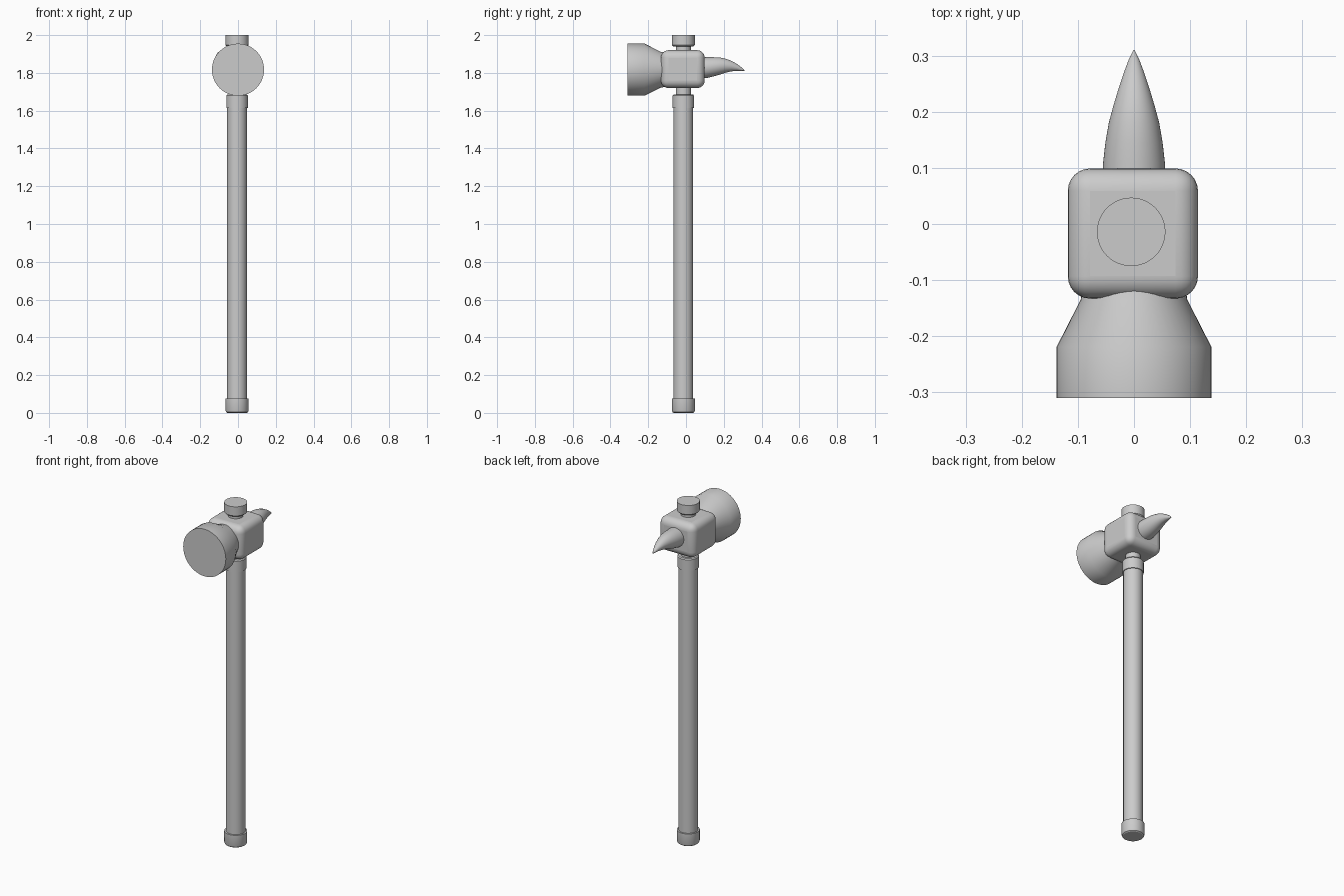
import bpy, bmesh
from math import cos, sin, pi, radians

if "Cube" in bpy.data.objects:
    bpy.data.objects.remove(bpy.data.objects["Cube"])

SIDES = 48
CX, CY = -0.005, -0.014      # handle axis


def loft(name, rings, point):
    """Capped tube through rings; point(ring, c, s) gives each vertex."""
    bm = bmesh.new()
    loops = []
    for ring in rings:
        loops.append([bm.verts.new(point(ring, cos(2 * pi * i / SIDES), sin(2 * pi * i / SIDES)))
                      for i in range(SIDES)])
    for a, b in zip(loops, loops[1:]):
        for i in range(SIDES):
            j = (i + 1) % SIDES
            bm.faces.new((a[i], a[j], b[j], b[i]))
    bm.faces.new(loops[0])
    bm.faces.new(loops[-1])
    bmesh.ops.recalc_face_normals(bm, faces=bm.faces)
    mesh = bpy.data.meshes.new(name)
    bm.to_mesh(mesh)
    bm.free()
    obj = bpy.data.objects.new(name, mesh)
    bpy.context.collection.objects.link(obj)
    smooth(obj)
    return obj


def smooth(obj):
    bpy.ops.object.select_all(action='DESELECT')
    obj.select_set(True)
    bpy.context.view_layer.objects.active = obj
    bpy.ops.object.shade_smooth_by_angle(angle=radians(32))


def upright(name, profile):
    """Turned part on the handle axis from (radius, z) pairs."""
    return loft(name, profile, lambda p, c, s: (CX + p[0] * c, CY + p[0] * s, p[1]))


def along_y(name, profile):
    """Round part running along y from (radius, y, z) triples."""
    return loft(name, profile, lambda p, c, s: (p[0] * c, p[1], p[2] + p[0] * s))


# Handle: shaft, collars and the thin pin through the head
upright("shaft", [(0.052, 0.03), (0.052, 1.65)])
upright("pommel", [(0.052, 0.0), (0.058, 0.004), (0.061, 0.012), (0.061, 0.075)])
upright("collar", [(0.057, 1.615), (0.057, 1.679), (0.052, 1.685)])
upright("pin", [(0.04, 1.66), (0.04, 1.96)])
upright("top_cap", [(0.054, 1.94), (0.061, 1.947), (0.061, 2.0)])

# Rounded block of the head
bpy.ops.mesh.primitive_cube_add(size=1, location=(-0.002, -0.017, 1.82))
block = bpy.context.object
block.name = "head_block"
block.scale = (0.232, 0.232, 0.2)
bpy.ops.object.transform_apply(location=False, rotation=False, scale=True)
bevel = block.modifiers.new("rounded", 'BEVEL')
bevel.width = 0.04
bevel.segments = 6
smooth(block)

# Striking face flaring forward from the block
along_y("striking_face", [(0.138, -0.31, 1.817), (0.138, -0.219, 1.817),
                          (0.095, -0.135, 1.817), (0.088, -0.09, 1.817)])

# Drooping spike at the back
along_y("spike", [(0.056, 0.07, 1.826), (0.055, 0.11, 1.828), (0.051, 0.145, 1.832),
                  (0.045, 0.18, 1.836), (0.037, 0.21, 1.838), (0.028, 0.24, 1.836),
                  (0.018, 0.27, 1.829), (0.009, 0.294, 1.820), (0.0008, 0.31, 1.812)])
